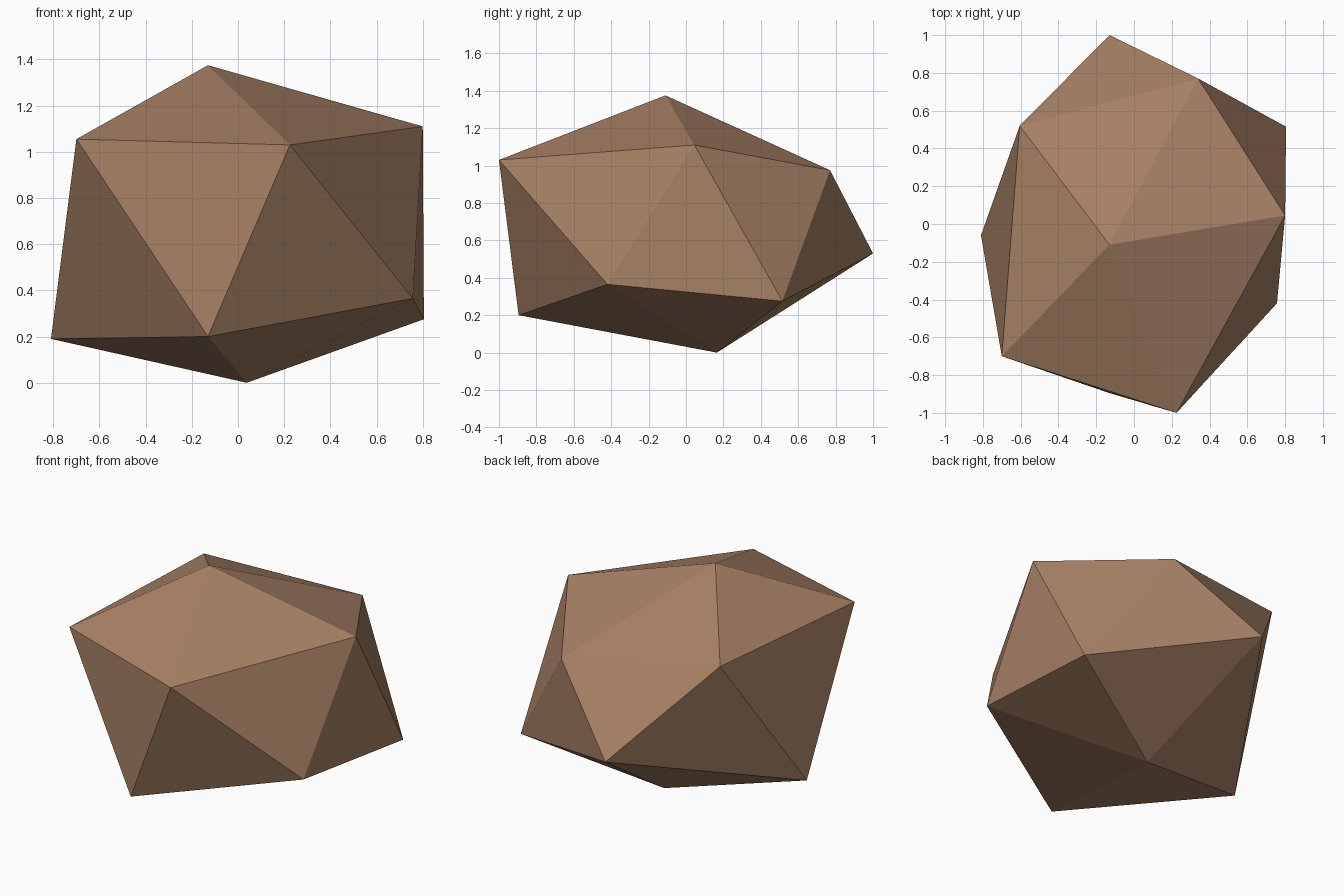
import bpy, bmesh

if "Cube" in bpy.data.objects:
    bpy.data.objects.remove(bpy.data.objects["Cube"])

# One flat stone colour
stone = bpy.data.materials.new("brown stone")
stone.diffuse_color = (0.39, 0.22, 0.13, 1)
stone.use_nodes = True
stone.node_tree.nodes["Principled BSDF"].inputs["Base Color"].default_value = stone.diffuse_color

# Irregular twenty-sided rock: peak, two staggered rings of five, base point
peak = (-0.13, -0.11, 1.375)
upper = [(-0.70, -0.70, 1.055), (0.225, -1.0, 1.03), (0.80, 0.045, 1.11),
         (0.34, 0.77, 0.975), (-0.605, 0.52, 1.083)]
lower = [(-0.13, -0.895, 0.20), (0.757, -0.42, 0.365), (0.805, 0.515, 0.275),
         (-0.13, 1.0, 0.53), (-0.81, -0.06, 0.19)]
base = (0.038, 0.165, 0.0)

bm = bmesh.new()
top, bottom = bm.verts.new(peak), bm.verts.new(base)
up = [bm.verts.new(p) for p in upper]
low = [bm.verts.new(p) for p in lower]

# Cap, zigzag band and underside
for i in range(5):
    j = (i + 1) % 5
    bm.faces.new((top, up[i], up[j]))
    bm.faces.new((up[i], low[i], up[j]))
    bm.faces.new((low[i], low[j], up[j]))
    bm.faces.new((bottom, low[j], low[i]))
bmesh.ops.recalc_face_normals(bm, faces=bm.faces)

mesh = bpy.data.meshes.new("rock")
bm.to_mesh(mesh)
bm.free()
mesh.materials.append(stone)
rock = bpy.data.objects.new("rock", mesh)
bpy.context.collection.objects.link(rock)
